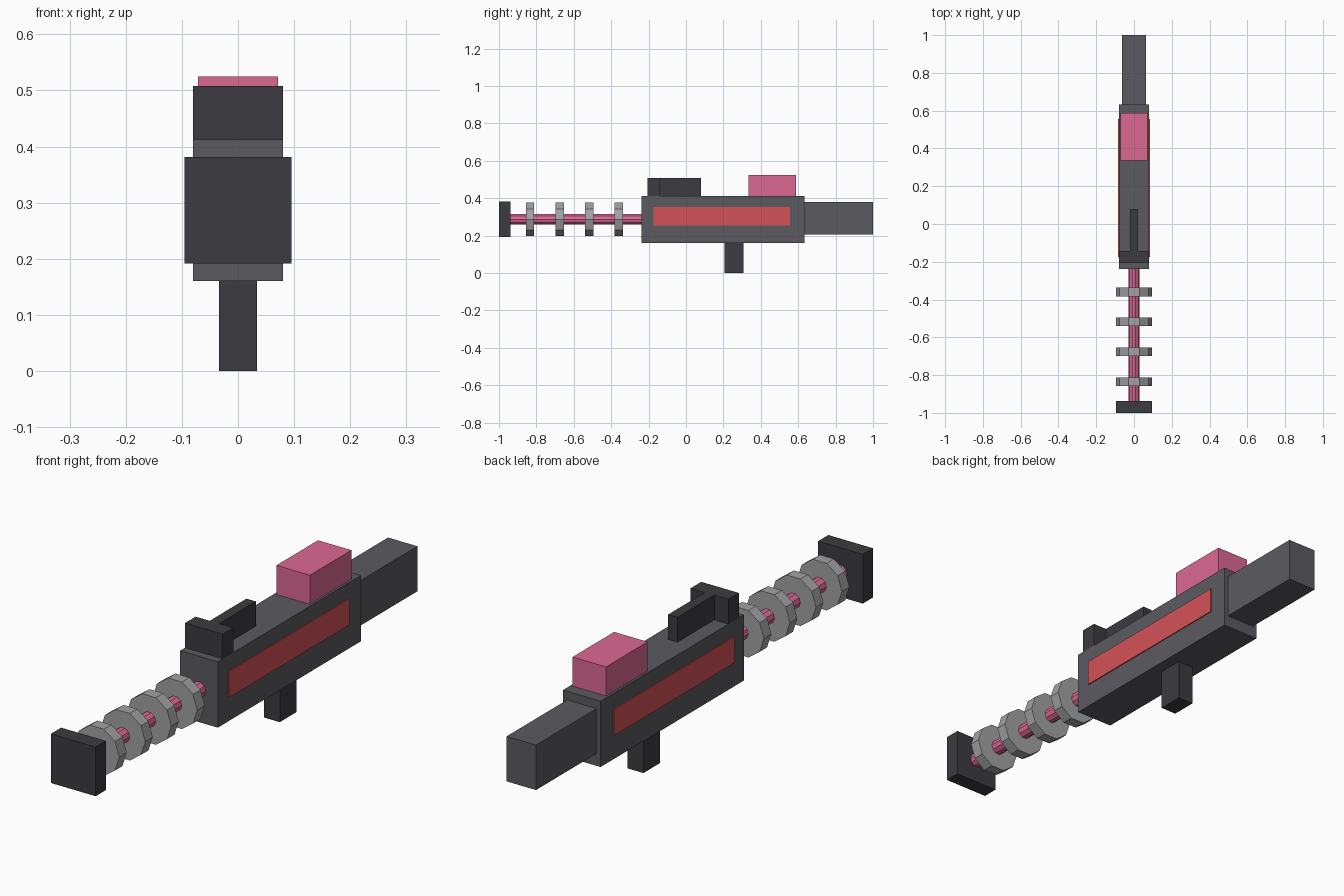
import bpy
from math import pi

if "Cube" in bpy.data.objects:
    bpy.data.objects.remove(bpy.data.objects["Cube"])


def material(name, r, g, b):
    m = bpy.data.materials.new(name)
    m.diffuse_color = (r, g, b, 1)
    m.use_nodes = True
    m.node_tree.nodes["Principled BSDF"].inputs["Base Color"].default_value = m.diffuse_color
    return m


GREY = material("mid_grey", 0.105, 0.105, 0.118)
DARK = material("dark_grey", 0.045, 0.045, 0.052)
PINK = material("pink", 0.72, 0.14, 0.29)
RED = material("red", 0.65, 0.085, 0.10)
STEEL = material("light_grey", 0.36, 0.36, 0.37)


def box(name, x, y, z, mat):
    """Box from (min, max) ranges on each axis."""
    bpy.ops.mesh.primitive_cube_add(
        size=1, location=[(a + b) / 2 for a, b in (x, y, z)])
    o = bpy.context.object
    o.name = name
    o.scale = [b - a for a, b in (x, y, z)]
    bpy.ops.object.transform_apply(location=False, rotation=False)
    o.data.materials.append(mat)


def rod(name, radius, y0, y1, mat):
    """Ten-sided cylinder along y, with corners pointing to +x and -x."""
    bpy.ops.mesh.primitive_cylinder_add(
        vertices=10, radius=radius, depth=y1 - y0,
        location=(0, (y0 + y1) / 2, AXIS_Z))
    o = bpy.context.object
    o.name = name
    # turn a corner onto x, then lay the cylinder along y
    for v in o.data.vertices:
        x, y, z = v.co
        v.co = (y, -z, x)
    o.data.materials.append(mat)


AXIS_Z = 0.287

# main housing, stock and grip
box("body", (-0.08, 0.08), (-0.237, 0.633), (0.16, 0.413), GREY)
box("stock", (-0.0625, 0.0625), (0.633, 1.0), (0.207, 0.38), GREY)
box("grip", (-0.034, 0.034), (0.205, 0.307), (0.0, 0.16), DARK)

# raised block on top of the housing
box("top_block", (-0.071, 0.071), (0.335, 0.587), (0.413, 0.525), PINK)

# T-shaped carrying handle
box("handle_crossbar", (-0.08, 0.08), (-0.207, -0.143), (0.413, 0.508), DARK)
box("handle_stem", (-0.02, 0.02), (-0.143, 0.08), (0.413, 0.508), DARK)

# side panels, slightly proud of the housing
for side, x in (("left", (-0.084, -0.08)), ("right", (0.08, 0.084))):
    box(side + "_panel", x, (-0.174, 0.556), (0.253, 0.353), RED)

# barrel rod with cooling discs and a square muzzle plate
rod("barrel_rod", 0.029, -0.94, -0.237, PINK)
for i in range(4):
    y = -0.834 + i * 0.158
    rod(f"barrel_disc_{i + 1}", 0.095, y - 0.0225, y + 0.0225, STEEL)
box("muzzle_plate", (-0.095, 0.095), (-1.0, -0.938), (0.192, 0.381), DARK)
